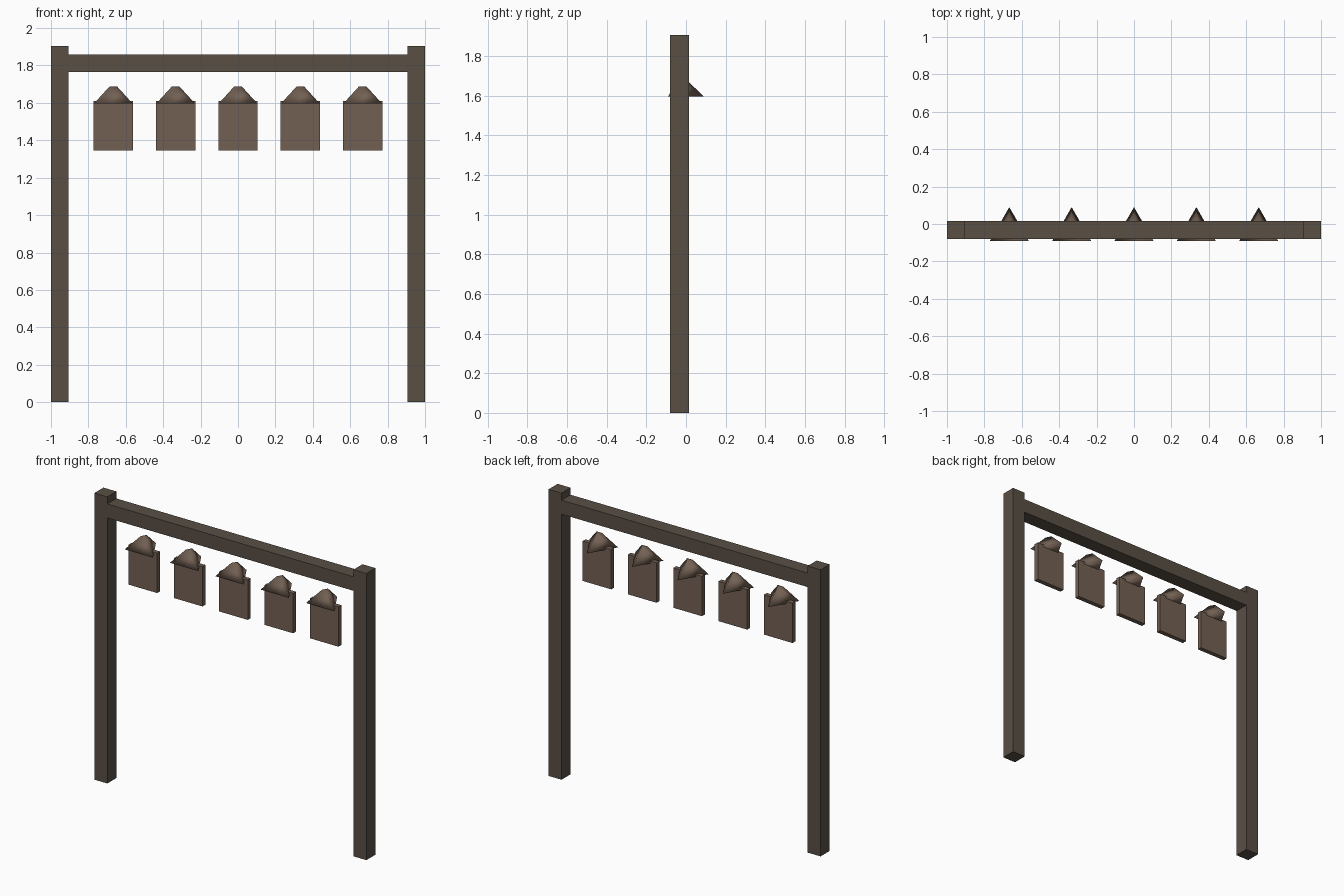
import bpy

if "Cube" in bpy.data.objects:
    bpy.data.objects.remove(bpy.data.objects["Cube"])

def material(name, rgb):
    m = bpy.data.materials.new(name)
    m.diffuse_color = (*rgb, 1)
    m.use_nodes = True
    m.node_tree.nodes["Principled BSDF"].inputs["Base Color"].default_value = m.diffuse_color
    return m

dark_wood = material("dark_wood", (0.10, 0.078, 0.06))
light_wood = material("light_wood", (0.17, 0.118, 0.087))

def box(name, x, y, z, mat):
    """Box from (min, max) ranges along each axis."""
    bpy.ops.mesh.primitive_cube_add(size=1, location=[sum(r) / 2 for r in (x, y, z)])
    o = bpy.context.object
    o.name = name
    o.scale = [r[1] - r[0] for r in (x, y, z)]
    bpy.ops.object.transform_apply(location=False, rotation=False, scale=True)
    o.data.materials.append(mat)
    return o

# Frame: two posts and a cross beam
DEPTH = (-0.08, 0.015)
box("left_post", (-1, -0.905), DEPTH, (0, 1.905), dark_wood)
box("right_post", (0.905, 1), DEPTH, (0, 1.905), dark_wood)
box("cross_beam", (-0.905, 0.905), DEPTH, (1.765, 1.858), dark_wood)

# Five hanging plaques, each with a smooth three-sided cap
for i in range(5):
    cx = (i - 2) / 3
    box(f"plaque_{i + 1}", (cx - 0.105, cx + 0.105), (-0.047, -0.017),
        (1.345, 1.61), light_wood)
    bpy.ops.mesh.primitive_cone_add(vertices=3, radius1=0.12, radius2=0.023,
                                    depth=0.092, location=(cx, -0.03, 1.642))
    cap = bpy.context.object
    cap.name = f"plaque_cap_{i + 1}"
    cap.data.materials.append(light_wood)
    bpy.ops.object.shade_smooth()
